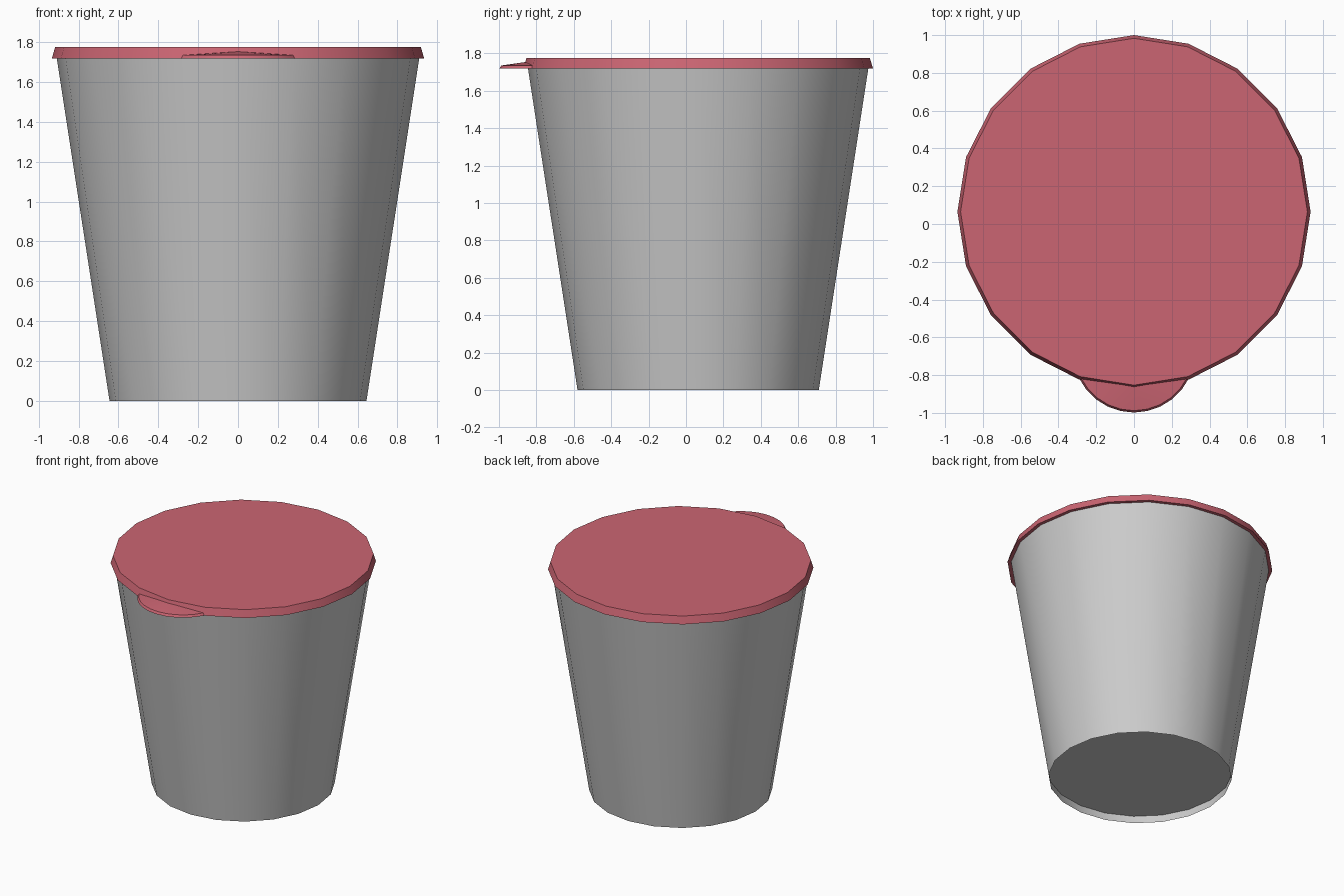
import bpy, bmesh
from math import sin, cos, pi, radians

if "Cube" in bpy.data.objects:
    bpy.data.objects.remove(bpy.data.objects["Cube"])

SIDES = 20
CY = 0.065  # the round parts sit slightly back, the tab reaches forward


def finish(name, bm, mat=None):
    bmesh.ops.recalc_face_normals(bm, faces=bm.faces)
    mesh = bpy.data.meshes.new(name)
    bm.to_mesh(mesh)
    bm.free()
    obj = bpy.data.objects.new(name, mesh)
    bpy.context.collection.objects.link(obj)
    if mat:
        mesh.materials.append(mat)
    bpy.ops.object.select_all(action='DESELECT')
    obj.select_set(True)
    bpy.context.view_layer.objects.active = obj
    bpy.ops.object.shade_smooth_by_angle(angle=radians(30))
    return obj


def lathe(name, profile, mat=None, cap_first=True):
    """Turn (radius, z) points around the vertical axis; cap the first ring."""
    bm = bmesh.new()
    rings = [[bm.verts.new((r * sin(2 * pi * i / SIDES),
                            CY + r * cos(2 * pi * i / SIDES), z))
              for i in range(SIDES)] for r, z in profile]
    for a, b in zip(rings, rings[1:]):
        for i in range(SIDES):
            j = (i + 1) % SIDES
            bm.faces.new((a[i], a[j], b[j], b[i]))
    if cap_first:
        bm.faces.new(rings[0])
    return finish(name, bm, mat)


red = bpy.data.materials.new("lid_red")
red.diffuse_color = (0.60, 0.13, 0.17, 1)
red.use_nodes = True
red.node_tree.nodes["Principled BSDF"].inputs["Base Color"].default_value = red.diffuse_color

# Tapered cup wall with a recessed floor
lathe("cup_wall", [(0.645, 0), (0.91, 1.72)], cap_first=False)
lathe("cup_floor", [(0.652, 0.06)])

# Lid: flat top, sloping skirt, narrow underside lip
lathe("lid", [(0.918, 1.775), (0.935, 1.718), (0.905, 1.718)], red)

# Pull tab: thin rounded flap rising towards the lid
bm = bmesh.new()
STEPS = 10
bottom, top = [], []
for i in range(STEPS + 1):
    a = radians(-154 + 128 * i / STEPS)
    x, y = cos(a), sin(a)
    bottom.append(bm.verts.new((0.324 * x, -0.674 + 0.324 * y, 1.718)))
    top.append(bm.verts.new((0.314 * x, -0.674 + 0.314 * y, 1.735)))
root_top = bm.verts.new((0, -0.862, 1.753))
root_bottom = bm.verts.new((0, -0.868, 1.718))
for i in range(STEPS):
    bm.faces.new((bottom[i], bottom[i + 1], top[i + 1], top[i]))
    bm.faces.new((top[i], top[i + 1], root_top))
    bm.faces.new((bottom[i + 1], bottom[i], root_bottom))
finish("pull_tab", bm, red)
